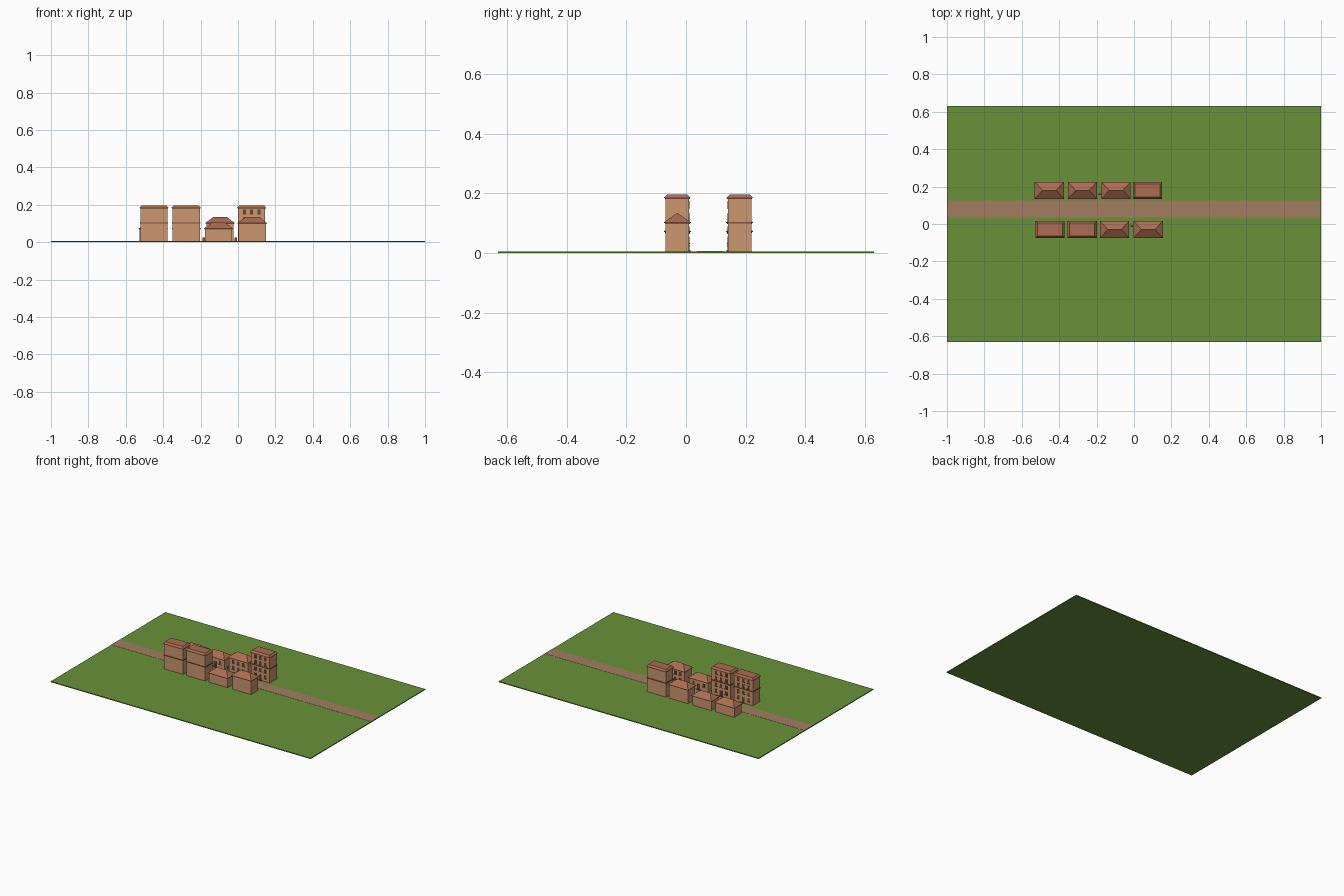
import bpy, bmesh

if "Cube" in bpy.data.objects:
    bpy.data.objects.remove(bpy.data.objects["Cube"])


def material(name, r, g, b):
    m = bpy.data.materials.new(name)
    lin = [((c / 255 + 0.055) / 1.055) ** 2.4 for c in (r, g, b)]
    m.diffuse_color = (*lin, 1)
    m.use_nodes = True
    m.node_tree.nodes["Principled BSDF"].inputs["Base Color"].default_value = m.diffuse_color
    return m


GRASS = material("grass green", 104, 145, 58)
ROAD = material("road brown", 162, 125, 97)
WALL = material("clay wall", 203, 151, 112)
ROOF = material("roof tile", 170, 108, 82)
TRIM = material("dark trim", 132, 80, 60)
GLASS = material("window brown", 108, 66, 52)

G = 0.006  # top of the grass


def frustum(bm, x, y, z0, z1, bottom, top):
    """Box or tapered block; bottom and top are (half width, half depth)."""
    rings = []
    for z, (hx, hy) in ((z0, bottom), (z1, top)):
        rings.append([bm.verts.new((x + sx * hx, y + sy * hy, z))
                      for sx, sy in ((-1, -1), (1, -1), (1, 1), (-1, 1))])
    a, b = rings
    bm.faces.new(a[::-1])
    bm.faces.new(b)
    for i in range(4):
        j = (i + 1) % 4
        bm.faces.new((a[i], a[j], b[j], b[i]))


def box(bm, x, y, z0, z1, hx, hy):
    frustum(bm, x, y, z0, z1, (hx, hy), (hx, hy))


def finish(bm, name, mat):
    bmesh.ops.remove_doubles(bm, verts=bm.verts, dist=1e-6)
    me = bpy.data.meshes.new(name)
    bm.to_mesh(me)
    bm.free()
    me.materials.append(mat)
    ob = bpy.data.objects.new(name, me)
    bpy.context.collection.objects.link(ob)


def solid(name, mat, *args):
    bm = bmesh.new()
    frustum(bm, *args)
    finish(bm, name, mat)


HX, HY = 0.0725, 0.039   # half size of the walls
RX, RY = 0.078, 0.0455   # half size of the eaves


def house(tag, x, y, kind, facing):
    """One building; facing is the y direction of its street side."""
    eave = {"low": 0.071, "mid": 0.101, "tall": 0.184}[kind]
    solid("walls_" + tag, WALL, x, y, G, eave, (HX, HY), (HX, HY))
    # thin cornice under the roof
    bm = bmesh.new()
    box(bm, x, y, eave - 0.003, eave, HX + 0.003, HY + 0.003)
    if kind == "tall":
        box(bm, x, y, 0.099, 0.105, HX + 0.003, HY + 0.003)
    finish(bm, "cornice_" + tag, TRIM)
    # roof: flat with sloping rim, or hipped
    if kind == "tall":
        solid("flat_roof_" + tag, ROOF, x, y, eave, 0.196,
              (RX, RY), (RX - 0.011, RY - 0.011))
    else:
        bm = bmesh.new()
        box(bm, x, y, eave, eave + 0.002, RX, RY)
        finish(bm, "eaves_" + tag, ROOF)
        bm = bmesh.new()
        z = eave + 0.002
        c = [bm.verts.new((x + sx * RX, y + sy * RY, z))
             for sx, sy in ((-1, -1), (1, -1), (1, 1), (-1, 1))]
        l, r = [bm.verts.new((x + s * 0.036, y, z + 0.032)) for s in (-1, 1)]
        for f in ((c[0], c[1], r, l), (c[2], c[3], l, r),
                  (c[1], c[2], r), (c[3], c[0], l), c[::-1]):
            bm.faces.new(f)
        finish(bm, "hip_roof_" + tag, ROOF)
    # street windows with sills, and a door
    rows = {"low": [0.044], "mid": [0.078, 0.036],
            "tall": [0.163, 0.124, 0.078, 0.036]}[kind]
    wall_y = y + facing * HY
    panes, sills = bmesh.new(), bmesh.new()
    for z in rows:
        for dx in (-0.039, 0, 0.039):
            if z == rows[-1] and dx == 0:
                continue
            box(panes, x + dx, wall_y, z - 0.011, z + 0.011, 0.0085, 0.0015)
            box(sills, x + dx, wall_y, z - 0.014, z - 0.011, 0.0105, 0.003)
    finish(panes, "windows_" + tag, GLASS)
    finish(sills, "sills_" + tag, TRIM)
    solid("door_" + tag, GLASS, x, wall_y, G, 0.045, (0.01, 0.0015), (0.01, 0.0015))
    solid("doorstep_" + tag, TRIM, x, wall_y, G, G + 0.004, (0.013, 0.005), (0.013, 0.005))


# grass field and road strip
solid("grass_field", GRASS, 0, 0, 0, G, (1, 0.63), (1, 0.63))
solid("road", ROAD, 0, 0.08, G - 0.001, G + 0.001, (1, 0.045), (1, 0.045))

# the two rows face each other over the road
BACK = [(-0.453, "low"), (-0.276, "low"), (-0.096, "mid"), (0.073, "tall")]
FRONT = [(-0.449, "tall"), (-0.277, "tall"), (-0.104, "low"), (0.076, "mid")]
for i, (x, kind) in enumerate(BACK):
    house("back_%d" % (i + 1), x, 0.18, kind, -1)
for i, (x, kind) in enumerate(FRONT):
    house("front_%d" % (i + 1), x, -0.029, kind, 1)

# small crates in the alleys
for i, (x, y) in enumerate(((-0.182, 0.16), (-0.013, -0.013))):
    solid("alley_crate_%d" % (i + 1), TRIM, x, y, G, 0.025,
          (0.007, 0.004), (0.007, 0.004))
